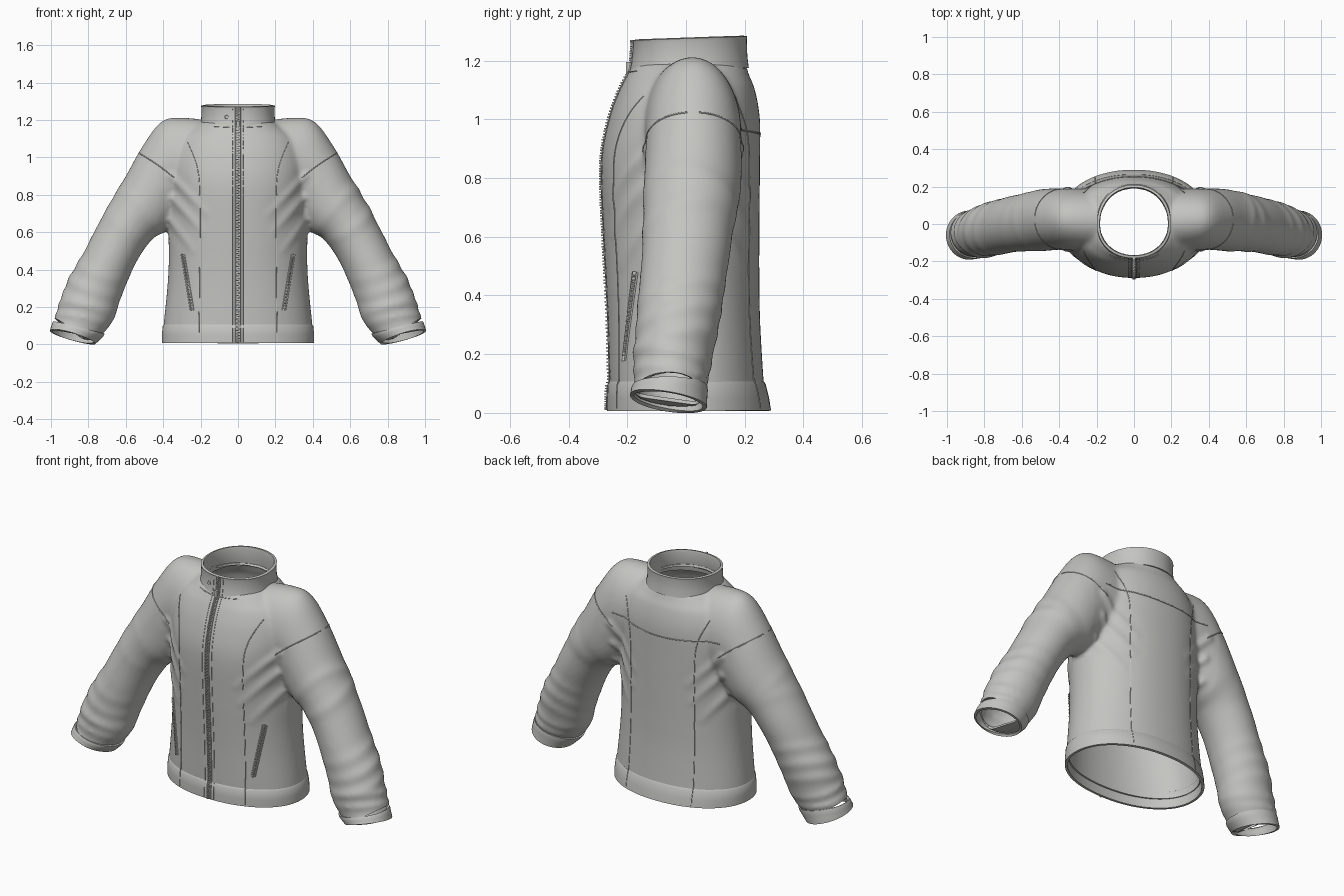
import bpy, bmesh
from math import sin, cos, pi, exp, radians, copysign
from mathutils import Vector
from mathutils.bvhtree import BVHTree

cube = bpy.data.objects.get("Cube")
if cube:
    bpy.data.objects.remove(cube)

grey = bpy.data.materials.new("light grey cloth")
grey.use_nodes = True
tone = (0.55, 0.55, 0.53, 1)
grey.diffuse_color = tone
grey.node_tree.nodes["Principled BSDF"].inputs["Base Color"].default_value = tone


def spline(rows, t):
    """Smooth interpolation through rows of numbers."""
    i = min(int(t), len(rows) - 2)
    f = t - i
    a, b, c, d = (rows[min(max(i + k, 0), len(rows) - 1)] for k in (-1, 0, 1, 2))
    return [q + f / 2 * (r - p + f * (2 * p - 5 * q + 4 * r - s + f * (3 * (q - r) + s - p)))
            for p, q, r, s in zip(a, b, c, d)]


def loft(bm, rings, caps=False):
    loops = [[bm.verts.new(p) for p in ring] for ring in rings]
    n = len(loops[0])
    for lo, hi in zip(loops, loops[1:]):
        for i in range(n):
            bm.faces.new((lo[i], lo[(i + 1) % n], hi[(i + 1) % n], hi[i]))
    if caps:
        bm.faces.new(loops[0])
        bm.faces.new(loops[-1])


def finish(name, bm, angle=40):
    mesh = bpy.data.meshes.new(name)
    bm.to_mesh(mesh)
    bm.free()
    obj = bpy.data.objects.new(name, mesh)
    bpy.context.collection.objects.link(obj)
    mesh.materials.append(grey)
    activate(obj)
    bpy.ops.object.shade_smooth_by_angle(angle=radians(angle))
    return obj


def activate(obj):
    bpy.ops.object.select_all(action='DESELECT')
    obj.select_set(True)
    bpy.context.view_layer.objects.active = obj


def modify(obj, kind, **settings):
    mod = obj.modifiers.new(kind.title(), kind)
    for key, value in settings.items():
        setattr(mod, key, value)
    activate(obj)
    bpy.ops.object.modifier_apply(modifier=mod.name)


def oval(z, rx, front, back, tilt=0, n=96, power=0.94):
    ring = []
    for k in range(n):
        c, s = cos(2 * pi * k / n), sin(2 * pi * k / n)
        y = copysign(abs(s) ** power, s) * (back if s > 0 else front)
        ring.append((rx * copysign(abs(c) ** power, c), y, z + tilt * y))
    return ring


# Torso rows: height, half width, front depth, back depth
TORSO = [(.03, .4, .255, .272), (.1, .398, .26, .265), (.3, .378, .265, .253),
         (.45, .37, .272, .25), (.6, .372, .28, .25), (.85, .375, .288, .252),
         (1, .36, .262, .252), (1.1, .32, .226, .235), (1.15, .26, .2, .215),
         (1.19, .2, .18, .203)]
# Sleeve rows: outer x, z, inner x, z, centre y, half depth
SLEEVE = [(.1, 1.19, .1, .85, .01, .15), (.3, 1.212, .22, .72, .02, .165),
          (.41, 1.19, .3, .66, .025, .165), (.51, 1.06, .35, .62, .025, .165),
          (.6, .9, .39, .6, .02, .165), (.685, .755, .455, .565, .01, .155),
          (.77, .6, .52, .48, 0, .15), (.835, .47, .575, .375, -.015, .145),
          (.91, .33, .63, .24, -.03, .138), (.955, .2, .665, .135, -.045, .13),
          (.98, .12, .72, .06, -.055, .12), (.995, .07, .77, .01, -.06, .12)]
FOLDS = [(4.5, .04), (5.2, .05), (7.2, .05), (7.8, .07), (8.4, .06), (8.9, .08), (9.5, .08), (10, .06)]


def sleeve_ring(side, t, grow=1, n=56):
    ox, oz, ix, iz, yc, ry = spline(SLEEVE, t)
    ring = []
    for k in range(n):
        c, s = cos(2 * pi * k / n), sin(2 * pi * k / n)
        g = grow
        if grow == 1:
            for at, amount in FOLDS:
                if side < 0 and at < 6:
                    amount *= .4
                lean = .22 * s * (1 if int(at * 10) % 2 else -1)
                g += amount * (.6 + .4 * c) * exp(-((t - at - lean) / .19) ** 2)
        x = (ox + ix) / 2 + (ox - ix) / 2 * c * g
        z = (oz + iz) / 2 + (oz - iz) / 2 * c * g - .02 * s * max(0, t - 10)
        ring.append((side * x, yc + ry * s * g, z))
    return ring


# Body: torso and sleeves fused into one cloth skin
bm = bmesh.new()
loft(bm, [oval(*spline(TORSO, i / 4)) for i in range(4 * len(TORSO) - 3)], True)
for side in (1, -1):
    loft(bm, [sleeve_ring(side, i / 10) for i in range(108)], True)
bmesh.ops.recalc_face_normals(bm, faces=bm.faces)
body = finish("jacket_body", bm)
modify(body, 'REMESH', mode='VOXEL', voxel_size=.012)
modify(body, 'SMOOTH', factor=.5, iterations=7)

# Cloth folds running from the armpits
CREASES = [((.36, .9), (.17, .7)), ((.35, .78), (.19, .6)), ((.36, .66), (.24, .5))]
bm = bmesh.new()
bm.from_mesh(body.data)
bm.normal_update()
for v in bm.verts:
    if abs(v.normal.y) > .3 and abs(v.co.x) < .42:
        p = Vector((abs(v.co.x), v.co.z))
        for a, b in CREASES:
            a, b = Vector(a), Vector(b)
            f = min(max((p - a).dot(b - a) / (b - a).length_squared, 0), 1)
            d = (p - a.lerp(b, f)).length
            v.co += v.normal * .012 * (1 - f * .8) * (exp(-(d / .022) ** 2) - .4 * exp(-(d / .05) ** 2))


# Open the hem, the cuffs and the neck
def cut(point, normal, inside):
    faces = [f for f in bm.faces if inside(f.calc_center_median())]
    geom = list({e for f in faces for e in list(f.verts) + list(f.edges)}) + faces
    bmesh.ops.bisect_plane(bm, geom=geom, plane_co=point, plane_no=normal)
    gone = [f for f in bm.faces if inside(f.calc_center_median())
            and (f.calc_center_median() - point).dot(normal) > 0]
    bmesh.ops.delete(bm, geom=gone, context='FACES')


cut(Vector((0, 0, .06)), Vector((0, 0, -1)), lambda c: abs(c.x) < .5 and c.z < .2)
for side in (1, -1):
    mid, low = [sum((Vector(p) for p in sleeve_ring(side, t)), Vector()) / 56 for t in (10.45, 10.7)]
    cut(mid, (low - mid).normalized(), lambda c: c.x * side > .6 and c.z < .25)


def neck(co):
    return ((co.x / .183) ** 2 + (co.y / (.197 if co.y > 0 else .172)) ** 2) ** .5


bm.normal_update()
hole = [f for f in bm.faces if f.normal.z > .2 and f.calc_center_median().z > 1.05
        and neck(f.calc_center_median()) < 1]
bmesh.ops.delete(bm, geom=hole, context='FACES')
for v in bm.verts:
    if v.is_boundary and v.co.z > 1.05:
        r = neck(v.co)
        v.co.x /= r
        v.co.y /= r
bm.to_mesh(body.data)
bm.free()
modify(body, 'SOLIDIFY', thickness=.012, offset=-1)
activate(body)
bpy.ops.object.shade_smooth_by_angle(angle=radians(60))


def band(name, rings):
    bm = bmesh.new()
    loft(bm, rings)
    bmesh.ops.recalc_face_normals(bm, faces=bm.faces)
    obj = finish(name, bm)
    modify(obj, 'SOLIDIFY', thickness=.014, offset=0)
    activate(obj)
    bpy.ops.object.shade_smooth_by_angle(angle=radians(40))
    return obj


# Hem band, standing collar and cuffs
hem = band("hem_band", [oval(.007, .4, .262, .283), oval(.05, .4, .262, .276), oval(.095, .396, .26, .265),
                        oval(.103, .39, .255, .26)])
collar = band("collar", [oval(1.16, .198, .19, .207, .07), oval(1.2, .19, .18, .202, .07),
                         oval(1.265, .188, .173, .2, .035), oval(1.277, .191, .176, .202, .035)])
for side, word in ((1, "left"), (-1, "right")):
    band(word + "_cuff", [sleeve_ring(side, 10 + i / 6, 1.01 + .025 * (i > 0)) for i in range(7)])

trees = []
for obj in (body, hem, collar):
    m = obj.data
    trees.append(BVHTree.FromPolygons([v.co for v in m.vertices], [p.vertices for p in m.polygons]))


def on_cloth(x, z, face):
    """Outermost cloth point seen from the front (-1) or the back (1)."""
    hits = [t.ray_cast(Vector((x, face, z)), Vector((0, -face, 0)))[0] for t in trees]
    hits = [h for h in hits if h]
    return max(hits, key=lambda h: h.y * face) if hits else None


def trace(path, face, steps):
    rows = [spline(path, i * (len(path) - 1) / steps) for i in range(steps + 1)]
    return [p for p in (on_cloth(x, z, face) for x, z in rows) if p]


def seam(name, path, face=-1, radius=.003, steps=70):
    curve = bpy.data.curves.new(name, 'CURVE')
    curve.dimensions = '3D'
    curve.bevel_depth, curve.bevel_resolution = radius, 1
    points = trace(path, face, steps)
    line = curve.splines.new('POLY')
    line.points.add(len(points) - 1)
    for point, co in zip(line.points, points):
        point.co = (*co, 1)
    obj = bpy.data.objects.new(name, curve)
    bpy.context.collection.objects.link(obj)
    curve.materials.append(grey)
    activate(obj)
    bpy.ops.object.convert(target='MESH')


def box(bm, at, size):
    made = bmesh.ops.create_cube(bm, size=1)["verts"]
    for v in made:
        v.co = Vector(at) + v.co * Vector(size)


def zipper(name, path, gap, count):
    for s in (1, -1):
        seam(name + "_edge", [(x + s * gap, z) for x, z in path], radius=.004)
    bm = bmesh.new()
    for i, p in enumerate(trace(path, -1, count)):
        box(bm, p + Vector(((i % 2 - .5) * gap * .5, -.003, 0)), (gap, .012, .005))
    finish(name + "_teeth", bm)


# Front zip with its stitching, pull tab and collar snap
centre = [(0, 1.268), (0, .9), (0, .5), (0, .012)]
zipper("front_zip", centre, .011, 130)
bm = bmesh.new()
top = on_cloth(0, 1.18, -1)
box(bm, top + Vector((0, -.008, 0)), (.018, .014, .03))
box(bm, top + Vector((0, -.012, -.04)), (.012, .006, .06))
finish("zip_pull", bm)
bm = bmesh.new()
bmesh.ops.create_cone(bm, cap_ends=True, segments=20, radius1=.012, radius2=.009, depth=.012)
bmesh.ops.rotate(bm, verts=bm.verts, matrix=Vector((0, 0, 1)).rotation_difference((0, -1, 0)).to_matrix())
bmesh.ops.translate(bm, verts=bm.verts, vec=on_cloth(-.06, 1.215, -1))
finish("collar_snap", bm)

# Panel seams, armhole seams and pocket zips on both sides
for side, word in ((1, "left"), (-1, "right")):
    panel = [(.27, 1.08), (.22, .95), (.205, .8), (.205, .4), (.21, .015)]
    for face, end in ((-1, "front"), (1, "back")):
        seam(f"{word}_{end}_panel_seam", [(side * x, z) for x, z in panel], face, .0025)
        seam(f"{word}_{end}_armhole_seam", [(side * x, z) for x, z in ((.34, .89), (.43, .96), (.54, 1.03))], face)
    seam(word + "_zip_stitching", [(side * .03, z) for _, z in centre], radius=.002)
    zipper(word + "_pocket_zip", [(side * .295, .48), (side * .245, .18)], .008, 40)
seam("back_yoke_seam", [(-.35, .97), (0, .95), (.35, .97)], 1)
seam("collar_stitching", [(-.13, 1.165), (0, 1.16), (.13, 1.165)], radius=.002)
